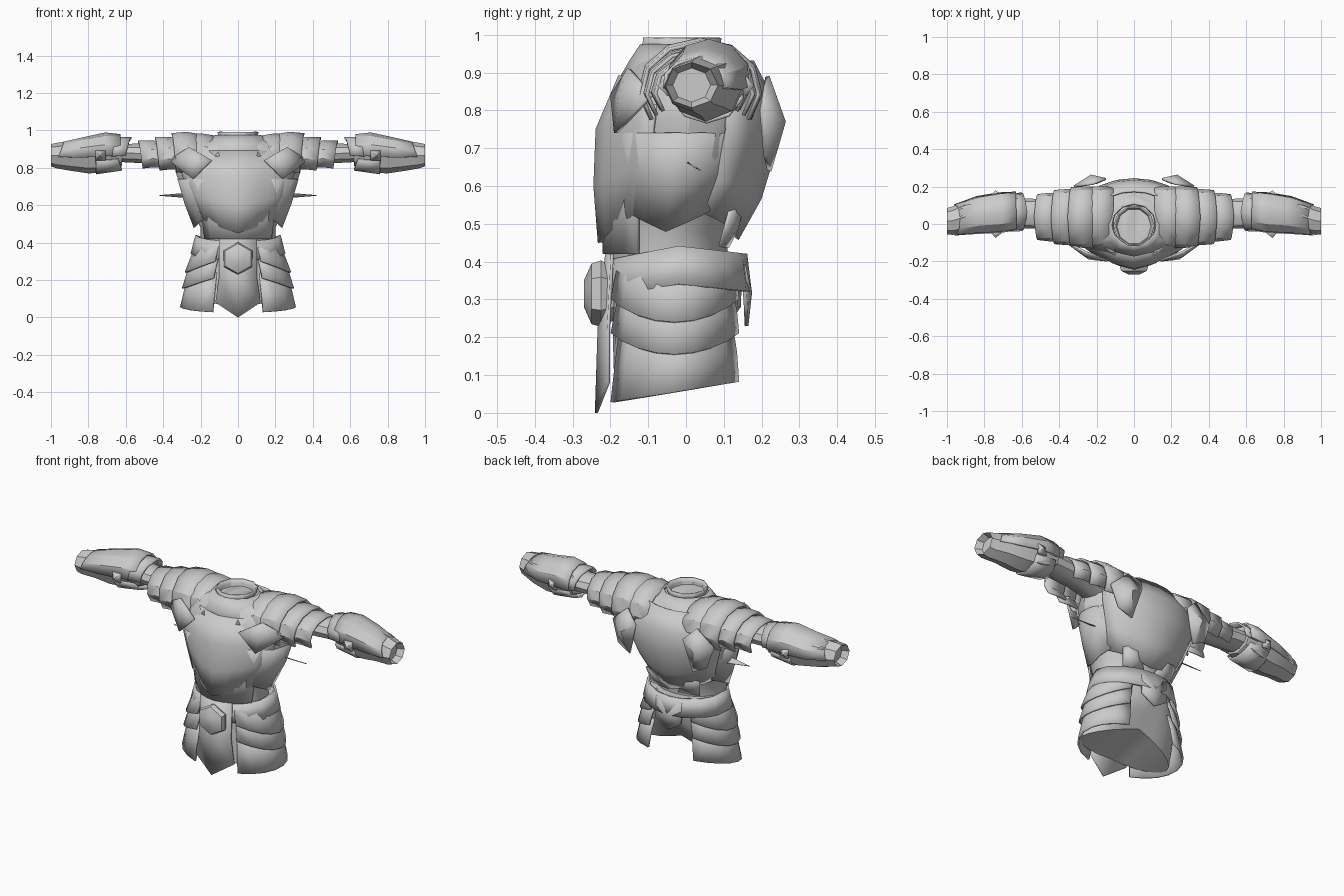
import bpy, bmesh
from math import sin, cos, pi, radians

cube = bpy.data.objects.get("Cube")
if cube:
    bpy.data.objects.remove(cube)

steel = bpy.data.materials.new("grey_steel")
steel.use_nodes = True
steel.diffuse_color = (0.6, 0.6, 0.6, 1)
steel.node_tree.nodes["Principled BSDF"].inputs["Base Color"].default_value = (0.6, 0.6, 0.6, 1)


def build(name, verts, faces, mirror=False, thick=0.0):
    """Make a mesh object, optionally mirrored across x and given thickness."""
    bm = bmesh.new()
    vs = [bm.verts.new(v) for v in verts]
    for f in faces:
        bm.faces.new([vs[i] for i in dict.fromkeys(f)])
    bmesh.ops.recalc_face_normals(bm, faces=bm.faces)
    me = bpy.data.meshes.new(name)
    bm.to_mesh(me)
    bm.free()
    ob = bpy.data.objects.new(name, me)
    bpy.context.collection.objects.link(ob)
    me.materials.append(steel)
    bpy.ops.object.select_all(action='DESELECT')
    ob.select_set(True)
    bpy.context.view_layer.objects.active = ob
    bpy.ops.object.shade_smooth_by_angle(angle=radians(32))
    if thick:
        mod = ob.modifiers.new("thickness", 'SOLIDIFY')
        mod.thickness = thick
        mod.offset = 0
    if mirror:
        ob.modifiers.new("mirror", 'MIRROR')
    return ob


def shell(name, axis, rows, span=None, n=12, drop=0.0, point=False,
          ridge=0.0, caps="", lift=None, **kw):
    """Loft ellipse rows (along, cu, cv, ru, rv); span makes an open arc.
    drop moves the middle of the last edge along the axis, ridge raises the middle."""
    closed = span is None
    a0, a1 = (0, 360) if closed else span
    cols = n if closed else n + 1
    verts, faces = [], []
    for j, (t, cu, cv, ru, rv) in enumerate(rows):
        for i in range(cols):
            s = i / n
            a = radians(a0 + (a1 - a0) * s)
            w = 1 - abs(2 * s - 1) if point else sin(pi * s)
            r = 1 + ridge * max(0, 1 - abs(2 * s - 1) * 2)
            p = t + drop * w * j / (len(rows) - 1)
            if lift:
                p += lift(a, j)
            u, v = cu + ru * r * cos(a), cv + rv * r * sin(a)
            verts.append((u, v, p) if axis == 'z' else (p, u, v))
    for j in range(len(rows) - 1):
        for i in range(n):
            k = (i + 1) % cols
            faces.append((j * cols + i, j * cols + k, (j + 1) * cols + k, (j + 1) * cols + i))
    # caps span from each column to its opposite, so a raised edge becomes a saddle
    for c in caps:
        b = 0 if c == "a" else (len(rows) - 1) * cols
        for i in range(n // 2):
            faces.append((b + i, b + i + 1, b + (n - i - 1) % n, b + (n - i) % n))
    return build(name, verts, faces, **kw)


def plate(name, rim, peak, **kw):
    """Domed plate: a rim fanned to a raised peak."""
    n = len(rim)
    return build(name, rim + [peak], [(i, (i + 1) % n, n) for i in range(n)], **kw)


# Torso and lower body
shell("torso", 'z', [(.40, 0, -.045, .2, .155), (.48, 0, -.045, .2, .155),
                     (.58, 0, -.02, .25, .178), (.68, 0, 0, .30, .205),
                     (.78, 0, .01, .335, .21), (.86, 0, .015, .32, .185),
                     (.92, 0, .01, .26, .15), (.955, 0, 0, .14, .11)], n=16, caps="ab")
shell("lower_body", 'z', [(.42, 0, -.02, .215, .17), (.28, 0, -.025, .24, .17),
                          (.17, 0, -.045, .265, .148), (.06, 0, -.075, .275, .115)],
      n=20, caps="ab",
      lift=lambda a, j: (.03 * j if sin(a) > 0 else .007 * j) * (1 - abs(cos(a))) if j > 1 else 0)

# Breastplate, back plate and flanks
shell("breastplate", 'z', [(.89, 0, .015, .27, .165), (.78, 0, .005, .335, .208),
                           (.66, 0, -.01, .285, .2), (.54, 0, -.035, .23, .168)],
      span=(-155, -25), n=8, drop=-.09, point=True, ridge=.15, thick=.01)
shell("waist_plate", 'z', [(.64, 0, -.02, .265, .19), (.54, 0, -.04, .222, .172),
                           (.42, 0, -.045, .203, .162)],
      span=(-150, -30), n=8, ridge=.05, thick=.01)
shell("back_plate", 'z', [(.93, 0, .01, .23, .165), (.84, 0, .01, .32, .22),
                          (.75, 0, .01, .325, .23), (.62, 0, -.005, .27, .2),
                          (.53, 0, -.025, .23, .16)],
      span=(25, 155), n=8, drop=-.07, point=True, thick=.01)
shell("flank_plate", 'z', [(.74, 0, 0, .322, .21), (.65, 0, -.01, .285, .195),
                           (.56, 0, -.03, .235, .175)],
      span=(-65, 50), n=6, drop=-.08, point=True, thick=.008, mirror=True)
plate("flank_spike", [(.27, .0, .665), (.42, .02, .652), (.27, .04, .64)],
      (.30, .02, .652), thick=.004, mirror=True)

# Neck collar
shell("collar", 'z', [(.90, 0, -.015, .05, .05), (.93, 0, -.015, .085, .09),
                      (.965, 0, -.012, .1, .105), (.992, 0, -.01, .106, .105)],
      n=10, caps="a", thick=.008)
shell("gorget", 'z', [(.972, 0, -.005, .12, .112), (.93, 0, 0, .17, .145),
                      (.86, 0, .01, .225, .195)], n=12, thick=.01)

# Chest and shoulder-blade plates
plate("chest_diamond", [(.14, -.195, .84), (.26, -.15, .91), (.37, -.09, .84), (.24, -.185, .74)],
      (.25, -.175, .83), thick=.012, mirror=True)
plate("blade_plate", [(.15, .24, .82), (.22, .215, .89), (.32, .2, .80), (.28, .21, .68), (.2, .22, .64)],
      (.23, .258, .77), thick=.012, mirror=True)

# Overlapping shoulder layers: x start, x end, then depth and height radii
layers = [(.11, .23, .16, .16, .115, .14), (.20, .33, .16, .155, .125, .14),
          (.30, .42, .145, .14, .10, .12), (.39, .51, .125, .118, .082, .10)]
for k, (x0, x1, u0, u1, v0, v1) in enumerate(layers):
    shell(f"shoulder_layer_{k + 1}", 'x',
          [(x0, .037, .85, u0, v0), ((x0 + x1) / 2, .037, .855, u0, v0 * 1.06),
           (x1, .037, .85, u1, v1 - .01)],
          span=(-35, 215), n=8, drop=.025, point=True, thick=.01, mirror=True)

# Arms and forearm guards
shell("upper_arm", 'x', [(.26, .04, .86, .085, .08), (.42, .05, .875, .08, .058),
                         (.66, .06, .88, .08, .05)], n=10, caps="ab", mirror=True)
shell("forearm", 'x', [(.62, .07, .885, .095, .075), (.70, .062, .875, .102, .10),
                       (.80, .052, .865, .098, .095), (.90, .04, .865, .085, .08),
                       (.97, .018, .865, .076, .068), (1.0, .015, .867, .07, .06),
                       (.965, .015, .867, .05, .045)],
      n=8, caps="ab", mirror=True)
shell("forearm_guard", 'x', [(.63, .07, .88, .10, .095), (.72, .06, .88, .106, .104),
                             (.84, .048, .87, .098, .09), (.96, .022, .87, .08, .065)],
      span=(-10, 190), n=6, drop=-.03, thick=.01, mirror=True)
shell("elbow_cuff", 'x', [(.68, .06, .875, .098, .085), (.60, .065, .88, .10, .08)],
      span=(-10, 190), n=6, drop=-.03, point=True, thick=.01, mirror=True)
shell("elbow_guard", 'x', [(.76, .055, .87, .10, .1), (.64, .06, .875, .095, .085)],
      span=(200, 340), n=4, drop=-.02, thick=.01, mirror=True)
for side, y in (("front", -.045), ("rear", .155)):
    plate(f"{side}_forearm_stud", [(.71, y, .84), (.76, y, .84), (.76, y, .89), (.71, y, .89)],
          (.74, y + (.02 if y > 0 else -.025), .865), thick=.01, mirror=True)

# Three hip layers on each side, from the belt down
hips = [(.42, .30, .205, .28, -.06), (.33, .21, .235, .295, -.055), (.24, .055, .255, .305, .0)]
for k, (top, low, r0, r1, sag) in enumerate(hips):
    shell(f"hip_layer_{k + 1}", 'z',
          [(top, 0, -.025, r0, .162), ((top + low) / 2, 0, -.025, (r0 + r1) / 2 + .003, .176),
           (low, 0, -.028, r1, .186)],
          span=(-64, 62), n=8, drop=sag, thick=.01, mirror=True,
          lift=(lambda a, j: .03 * sin(a) * j / 2) if k == 2 else None)

# Belt, buckle and hanging panels
shell("belt", 'z', [(.44, 0, -.02, .222, .176), (.34, 0, -.02, .248, .188)], n=16, thick=.012,
      lift=lambda a, j: -.035 * max(0, -sin(a)) - .02 * max(0, sin(a)))
build("front_panel", [(-.1, -.195, .42), (0, -.21, .42), (.1, -.195, .42),
                      (-.1, -.205, .22), (0, -.23, .22), (.1, -.205, .22),
                      (-.12, -.205, .08), (0, -.237, 0), (.12, -.205, .08)],
      [(0, 1, 4, 3), (1, 2, 5, 4), (3, 4, 7, 6), (4, 5, 8, 7)], thick=.008)
buckle = shell("buckle", 'z', [(.19, 0, 0, .07, .07), (.225, 0, 0, .088, .088),
                               (.25, 0, 0, .08, .08), (.27, 0, 0, .035, .035)],
               n=6, caps="ab")
buckle.rotation_euler = (pi / 2, pi / 6, 0)
buckle.location = (0, 0, .315)
plate("rear_tail", [(-.08, .15, .4), (.08, .15, .4), (.08, .158, .28), (0, .16, .23), (-.08, .158, .28)],
      (0, .17, .32), thick=.01)
plate("rear_waist_tab", [(.03, .11, .44), (.15, .09, .44), (.17, .115, .53), (.09, .15, .56)],
      (.1, .135, .49), thick=.01, mirror=True)
